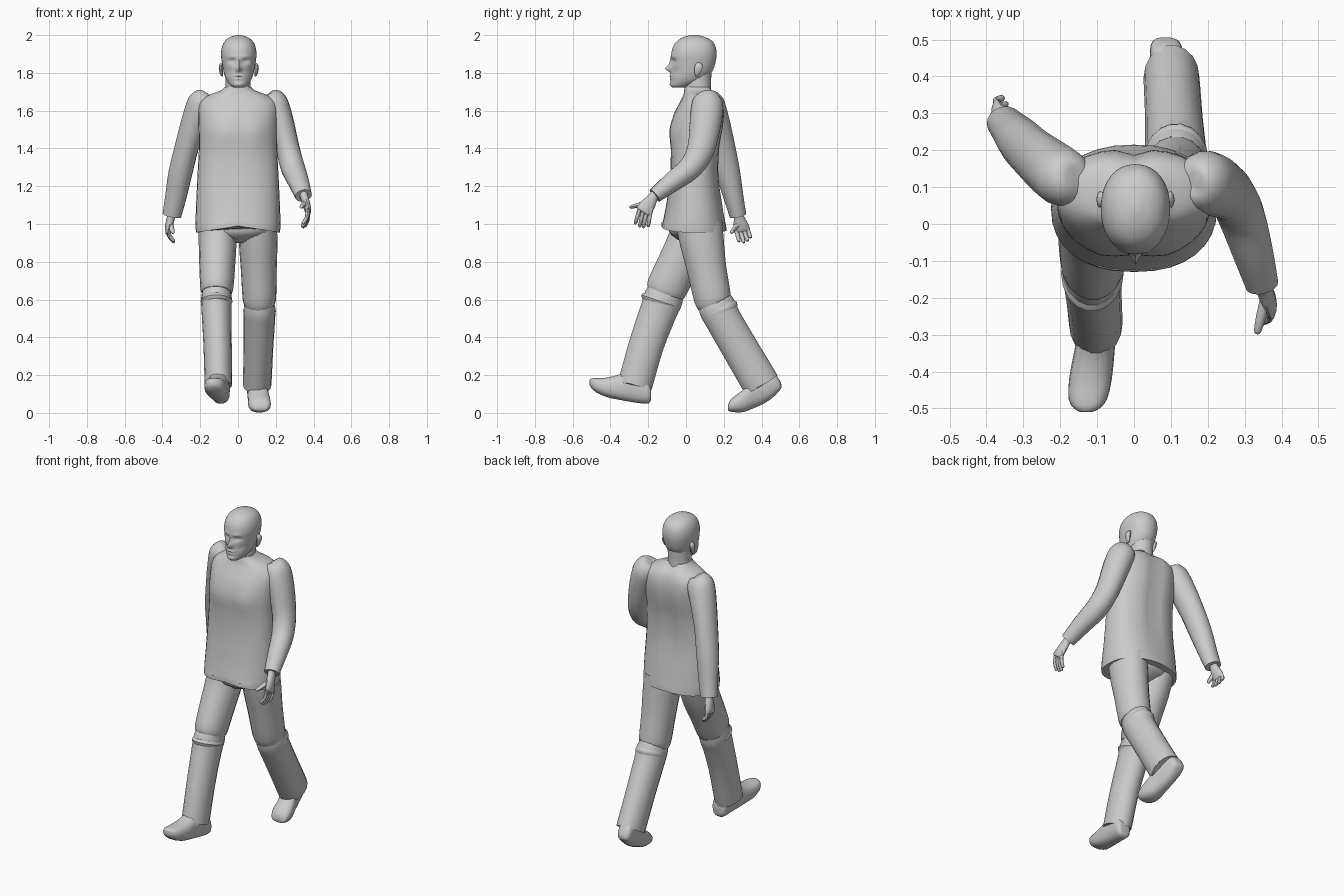
import bpy, bmesh, math
from mathutils import Vector

grey = bpy.data.materials.new("plain grey")
grey.diffuse_color = (0.6, 0.6, 0.6, 1)


def resample(rings, sub):
    """Catmull-Rom interpolation through rings (tuples of equal length)."""
    out = []
    last = len(rings) - 1
    for i in range(last):
        p = [rings[max(0, min(last, i + k))] for k in (-1, 0, 1, 2)]
        for s in range(sub):
            t = s / sub
            out.append([0.5 * (2 * b + (c - a) * t + (2 * a - 5 * b + 4 * c - d) * t * t
                               + (3 * b - a - 3 * c + d) * t ** 3) for a, b, c, d in zip(*p)])
    return out + [list(rings[-1])]


def loft(name, rings, mode="path", n=16, sub=2, power=2.0, shape=None):
    """Tube through rings (x, y, z, radius_u, radius_v).
    mode: 'z' level slices, 'y' upright slices, 'path' slices square to the path."""
    rs = resample(rings, sub)
    pts = [Vector(r[:3]) for r in rs]
    bm = bmesh.new()
    loops = []
    for i, r in enumerate(rs):
        u = Vector((1, 0, 0))
        v = Vector((0, 1, 0)) if mode == "z" else Vector((0, 0, 1))
        if mode == "path":
            t = (pts[min(i + 1, len(pts) - 1)] - pts[max(i - 1, 0)]).normalized()
            u = (u - t * u.dot(t)).normalized()
            v = t.cross(u)
        loop = []
        for k in range(n):
            a = 2 * math.pi * k / n
            c, s = math.cos(a), math.sin(a)
            c = math.copysign(abs(c) ** (2 / power), c)
            s = math.copysign(abs(s) ** (2 / power), s)
            co = pts[i] + u * c * max(r[3], .003) + v * s * max(r[4], .003)
            loop.append(bm.verts.new(shape(co) if shape else co))
        loops.append(loop)
    for a, b in zip(loops, loops[1:]):
        for k in range(n):
            bm.faces.new((a[k], a[(k + 1) % n], b[(k + 1) % n], b[k]))
    bm.faces.new(loops[0])
    bm.faces.new(loops[-1])
    bmesh.ops.recalc_face_normals(bm, faces=bm.faces)
    me = bpy.data.meshes.new(name)
    bm.to_mesh(me)
    bm.free()
    me.materials.append(grey)
    ob = bpy.data.objects.new(name, me)
    bpy.context.collection.objects.link(ob)
    return ob


def span(z, rx, y0, y1, x=0):
    """Level ring given by its front and back."""
    return (x, (y0 + y1) / 2, z, rx, (y1 - y0) / 2)


# Tunic: chest, spine groove and a hem raised at the front and back
def tunic_shape(co):
    x, y, z = co
    if y > 0.1:
        y -= 0.018 * math.exp(-(x / .035) ** 2) * min(1, max(0, (z - 1.0) / .3))
    else:
        y -= 0.012 * math.exp(-((abs(x) - .09) / .06) ** 2 - ((z - 1.48) / .08) ** 2)
    if z < 1.0:
        z += 0.035 * max(0, 1 - abs(x) / .22) * (1 if y < 0 else .3)
    return Vector((x, y, z))


loft("tunic", [span(*r) for r in (
    (.955, .222, -.13, .215), (1.0, .225, -.125, .21), (1.1, .222, -.105, .195),
    (1.25, .215, -.085, .175), (1.4, .207, -.08, .18), (1.5, .208, -.082, .197),
    (1.58, .21, -.065, .205), (1.64, .205, -.035, .198), (1.68, .16, -.015, .18),
    (1.705, .095, -.01, .15), (1.725, .07, -.005, .135))],
    "z", n=32, sub=3, power=2.3, shape=tunic_shape)

# Neck
loft("neck", [span(*r) for r in (
    (1.66, .075, 0, .14), (1.72, .066, -.008, .132), (1.8, .066, -.01, .135))], "z")


# Head: face features as soft bumps (x, z, width, height, forward amount)
BUMPS = [(0, 1.822, .013, .016, .030), (0, 1.85, .009, .025, .012),
         (.035, 1.862, .016, .011, -.016), (.035, 1.862, .009, .005, .006),
         (.035, 1.885, .025, .009, .006), (0, 1.782, .022, .006, .009),
         (0, 1.768, .02, .005, .007), (0, 1.776, .028, .003, -.004),
         (0, 1.738, .025, .012, .008), (.055, 1.805, .02, .02, -.006)]


def face_shape(co):
    x, y, z = co
    if y < 0.03:
        for bx, bz, sx, sz, d in BUMPS:
            y -= d * math.exp(-((abs(x - .004) - bx) / sx) ** 2 - ((z - bz) / sz) ** 2)
    return Vector((x, y, z))


loft("head", [span(*r, .004) for r in (
    (1.722, .028, -.07, .0), (1.735, .046, -.078, .035), (1.76, .064, -.08, .09),
    (1.79, .076, -.08, .125), (1.82, .083, -.078, .145), (1.86, .09, -.077, .157),
    (1.9, .094, -.078, .162), (1.94, .088, -.068, .156), (1.97, .072, -.046, .137),
    (1.99, .045, -.012, .1), (2.0, .012, .025, .06))],
    "z", n=48, sub=5, power=2.15, shape=face_shape)

# Ears
for side in (-1, 1):
    x = .004 + side * .087
    loft("ear", [(x, .055, 1.782, .004, .006), (x + side * .004, .06, 1.795, .009, .014),
                 (x + side * .008, .066, 1.825, .011, .023),
                 (x + side * .006, .068, 1.845, .009, .018),
                 (x, .066, 1.855, .003, .006)], "z", n=10)

# Sleeves: left swings forward, right swings back
loft("left_sleeve", [
    (.17, .12, 1.695, .02, .02), (.175, .12, 1.685, .055, .055), (.188, .115, 1.64, .076, .083),
    (.22, .105, 1.55, .073, .085), (.262, .08, 1.4, .064, .074), (.29, .025, 1.3, .064, .064),
    (.32, -.07, 1.225, .056, .054), (.347, -.165, 1.15, .045, .04)], n=18, sub=3)
loft("right_sleeve", [
    (-.17, .12, 1.695, .02, .02), (-.175, .12, 1.685, .055, .055), (-.19, .125, 1.64, .078, .078),
    (-.225, .15, 1.55, .073, .08), (-.268, .185, 1.42, .064, .074), (-.305, .222, 1.27, .063, .066),
    (-.328, .25, 1.15, .057, .054), (-.35, .275, 1.045, .05, .045)], n=18, sub=3)


# Hands: palm, four curled fingers and a thumb
def hand(side, wrist, palm, tips, thumb):
    w, p = Vector(wrist), Vector(palm)
    loft(side + "_palm", [(*w.lerp(p, -.3), .022, .026), (*w, .021, .027),
                          (*w.lerp(p, .5), .021, .038), (*p, .016, .043),
                          (*w.lerp(p, 1.12), .009, .038)], n=12)
    for i, tip in enumerate(tips):
        t = Vector(tip)
        base = p + Vector((0, (i - 1.5) * .02, 0)) + (w - p) * .15
        mid = base.lerp(t, .55) + Vector((math.copysign(.01, p.x), 0, 0))
        loft(side + "_finger", [(*base, .011, .011), (*mid, .0105, .0105),
                                (*t, .009, .009), (*(t + (t - mid) * .12), .003, .003)], n=8)
    a, b = w.lerp(p, .35), Vector(thumb)
    loft(side + "_thumb", [(*a, .014, .016), (*a.lerp(b, .55), .014, .013),
                           (*b, .01, .009), (*a.lerp(b, 1.08), .004, .004)], n=8)


hand("left", (.352, -.175, 1.14), (.372, -.222, 1.07),
     [(.345, -.268, 1.005), (.342, -.245, .99), (.345, -.225, .985), (.355, -.2, .99)],
     (.335, -.29, 1.09))
hand("right", (-.355, .28, 1.035), (-.372, .297, .965),
     [(-.34, .28, .91), (-.34, .305, .905), (-.347, .325, .913), (-.357, .342, .93)],
     (-.345, .24, .955))

# Trousers: seat, thighs overlapping the shins at the knee, flared hems
loft("trouser_seat", [(0, .045, .9, .03, .06), (0, .045, .925, .1, .1),
                      (0, .045, .96, .19, .135), (0, .045, 1.04, .19, .13)], "z", n=24)
loft("right_thigh", [(-.108, .05, 1.0, .1, .125), (-.108, .015, .9, .1, .118),
                     (-.11, -.045, .78, .095, .112), (-.112, -.1, .665, .088, .11),
                     (-.113, -.113, .635, .08, .1)], n=18, sub=3)
loft("right_shin", [(-.113, -.09, .69, .066, .085), (-.114, -.118, .61, .081, .105),
                    (-.114, -.145, .54, .079, .1), (-.108, -.21, .36, .075, .094),
                    (-.104, -.265, .165, .073, .093), (-.104, -.27, .15, .072, .09)], n=18, sub=3)
loft("left_thigh", [(.105, .07, 1.0, .1, .125), (.107, .085, .9, .102, .118),
                    (.11, .11, .76, .095, .106), (.113, .14, .61, .089, .1),
                    (.114, .15, .575, .081, .09)], n=18, sub=3)
loft("left_shin", [(.114, .14, .63, .065, .08), (.114, .165, .56, .083, .1),
                   (.113, .2, .49, .083, .097), (.108, .29, .335, .078, .098),
                   (.102, .39, .165, .076, .1), (.102, .397, .153, .074, .097)], n=18, sub=3)

# Knee folds
loft("right_knee_fold", [(-.113, -.128, .605, .076, .1), (-.113, -.133, .59, .085, .11),
                         (-.113, -.138, .575, .076, .1)], n=18)
loft("left_knee_fold", [(.114, .168, .56, .078, .09), (.114, .178, .54, .087, .104),
                        (.113, .188, .52, .078, .094)], n=18)


# Shoes: slices of (y, sole, top, x, half width)
def shoe(name, slices):
    loft(name, [(x, y, (a + b) / 2, w, (b - a) / 2) for y, a, b, x, w in slices],
         "y", n=18, power=2.5)


shoe("right_shoe", [
    (-.185, .07, .13, -.088, .03), (-.197, .05, .16, -.09, .045), (-.24, .05, .22, -.093, .05),
    (-.29, .057, .235, -.1, .052), (-.35, .068, .205, -.108, .055), (-.42, .083, .187, -.118, .058),
    (-.475, .108, .185, -.125, .052), (-.5, .13, .183, -.128, .035), (-.51, .145, .175, -.13, .015)])
shoe("left_shoe", [
    (.222, .015, .035, .118, .03), (.232, .008, .065, .117, .05), (.265, .002, .095, .114, .06),
    (.31, .005, .13, .11, .058), (.36, .025, .19, .102, .052), (.42, .052, .225, .095, .048),
    (.47, .09, .21, .088, .045), (.497, .12, .17, .086, .035), (.505, .132, .15, .085, .015)])

# Smooth shading with sharp hems
bpy.ops.object.select_all(action="SELECT")
bpy.context.view_layer.objects.active = bpy.data.objects["tunic"]
bpy.ops.object.shade_smooth_by_angle(angle=math.radians(45))
